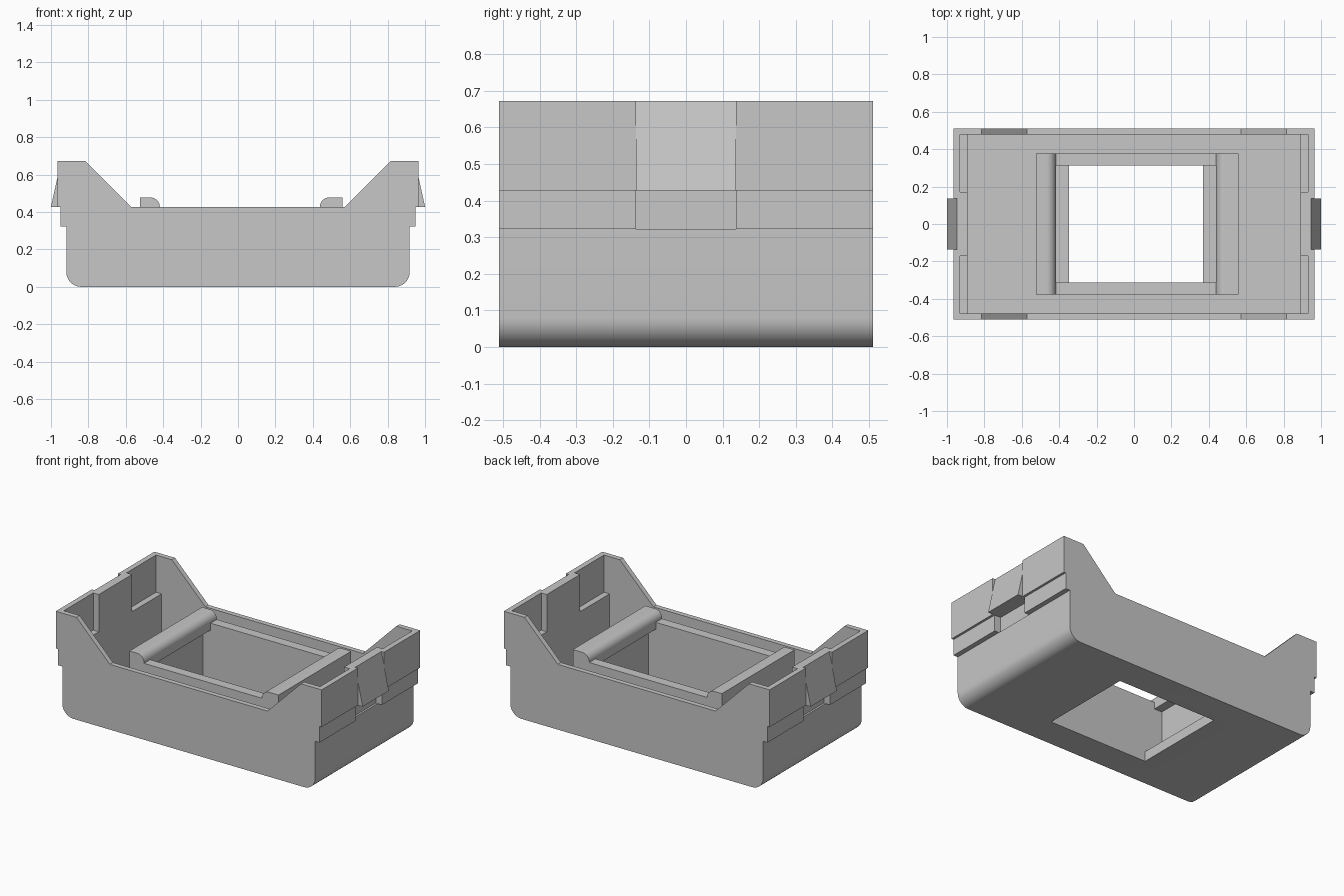
import bpy, bmesh
from math import sin, cos, radians

cube = bpy.data.objects.get("Cube")
if cube:
    bpy.data.objects.remove(cube, do_unlink=True)

grey = bpy.data.materials.new("plain grey")
grey.use_nodes = True
grey.diffuse_color = (0.57, 0.57, 0.57, 1)
grey.node_tree.nodes["Principled BSDF"].inputs["Base Color"].default_value = (0.57, 0.57, 0.57, 1)


def prism(name, points, y0, y1):
    """Extrude an (x, z) outline along y."""
    bm = bmesh.new()
    face = bm.faces.new([bm.verts.new((x, y0, z)) for x, z in points])
    moved = bmesh.ops.extrude_face_region(bm, geom=[face])["geom"]
    bmesh.ops.translate(bm, vec=(0, y1 - y0, 0),
                        verts=[v for v in moved if isinstance(v, bmesh.types.BMVert)])
    bmesh.ops.recalc_face_normals(bm, faces=bm.faces)
    mesh = bpy.data.meshes.new(name)
    bm.to_mesh(mesh)
    bm.free()
    mesh.materials.append(grey)
    ob = bpy.data.objects.new(name, mesh)
    bpy.context.collection.objects.link(ob)
    return ob


def box(name, x0, x1, y0, y1, z0, z1):
    return prism(name, [(x0, z0), (x1, z0), (x1, z1), (x0, z1)], y0, y1)


def arc(cx, cz, r, start, end, steps=10):
    angles = [radians(start + (end - start) * i / steps) for i in range(steps + 1)]
    return [(cx + r * cos(a), cz + r * sin(a)) for a in angles]


def select(ob):
    bpy.ops.object.select_all(action="DESELECT")
    ob.select_set(True)
    bpy.context.view_layer.objects.active = ob


def smooth(ob):
    select(ob)
    bpy.ops.object.shade_smooth_by_angle(angle=radians(30))


def cut(ob, cutter):
    mod = ob.modifiers.new("cut", "BOOLEAN")
    mod.operation = "DIFFERENCE"
    mod.solver = "EXACT"
    mod.object = cutter
    select(ob)
    bpy.ops.object.modifier_apply(modifier=mod.name)
    bpy.data.objects.remove(cutter, do_unlink=True)


FLOOR = 0.065

# Housing: mirrored outline with rounded bottom, stepped ends and raised ends
half = arc(0.838, 0.08, 0.08, -90, 0) + [
    (0.918, 0.322), (0.95, 0.322), (0.95, 0.428), (0.965, 0.428),
    (0.965, 0.672), (0.815, 0.672), (0.572, 0.428)]
housing = prism("housing", half + [(-x, z) for x, z in reversed(half)], -0.511, 0.511)

# Hollow interior and floor opening
cut(housing, box("interior_cutter", -0.89, 0.89, -0.478, 0.478, FLOOR, 1))
cut(housing, box("opening_cutter", -0.347, 0.37, -0.313, 0.313, -0.2, 0.3))

for s in (-1, 1):
    # Corner pockets in the end walls
    for t in (-1, 1):
        x0, x1 = sorted((s * 0.7, s * 0.93))
        y0, y1 = sorted((t * 0.172, t * 0.478))
        cut(housing, box("pocket_cutter", x0, x1, y0, y1, 0.428, 1))
    # Clip channel through the outer end steps
    x0, x1 = sorted((s * 0.905, s * 1.2))
    cut(housing, box("channel_cutter", x0, x1, -0.136, 0.136, 0.322, 1))
smooth(housing)

# Sloped clips on the ends
for s, side in ((-1, "right"), (1, "left")):
    prism(side + "_clip", [(s * x, z) for x, z in
          ((0.897, 0.428), (1.0, 0.428), (0.946, 0.672), (0.897, 0.672))], -0.136, 0.136)

# Side rails of the inner frame
for t, side in ((-1, "front"), (1, "back")):
    y0, y1 = sorted((t * 0.313, t * 0.377))
    box(side + "_rail", -0.475, 0.492, y0, y1, FLOOR, 0.425)

# End walls of the inner frame, each topped by a rounded bar overhanging inward
for side, outer, wall, inner, s in (("right", -0.524, -0.475, -0.418, 1),
                                    ("left", 0.558, 0.492, 0.438, -1)):
    curve = [(inner + s * (x - 0.05), z) for x, z in arc(0, 0.428, 0.05, 0, 90)]
    bar = prism(side + "_frame_bar",
                [(outer, FLOOR), (wall, FLOOR), (wall, 0.38), (inner, 0.38)]
                + curve + [(outer, 0.478)], -0.377, 0.377)
    smooth(bar)
